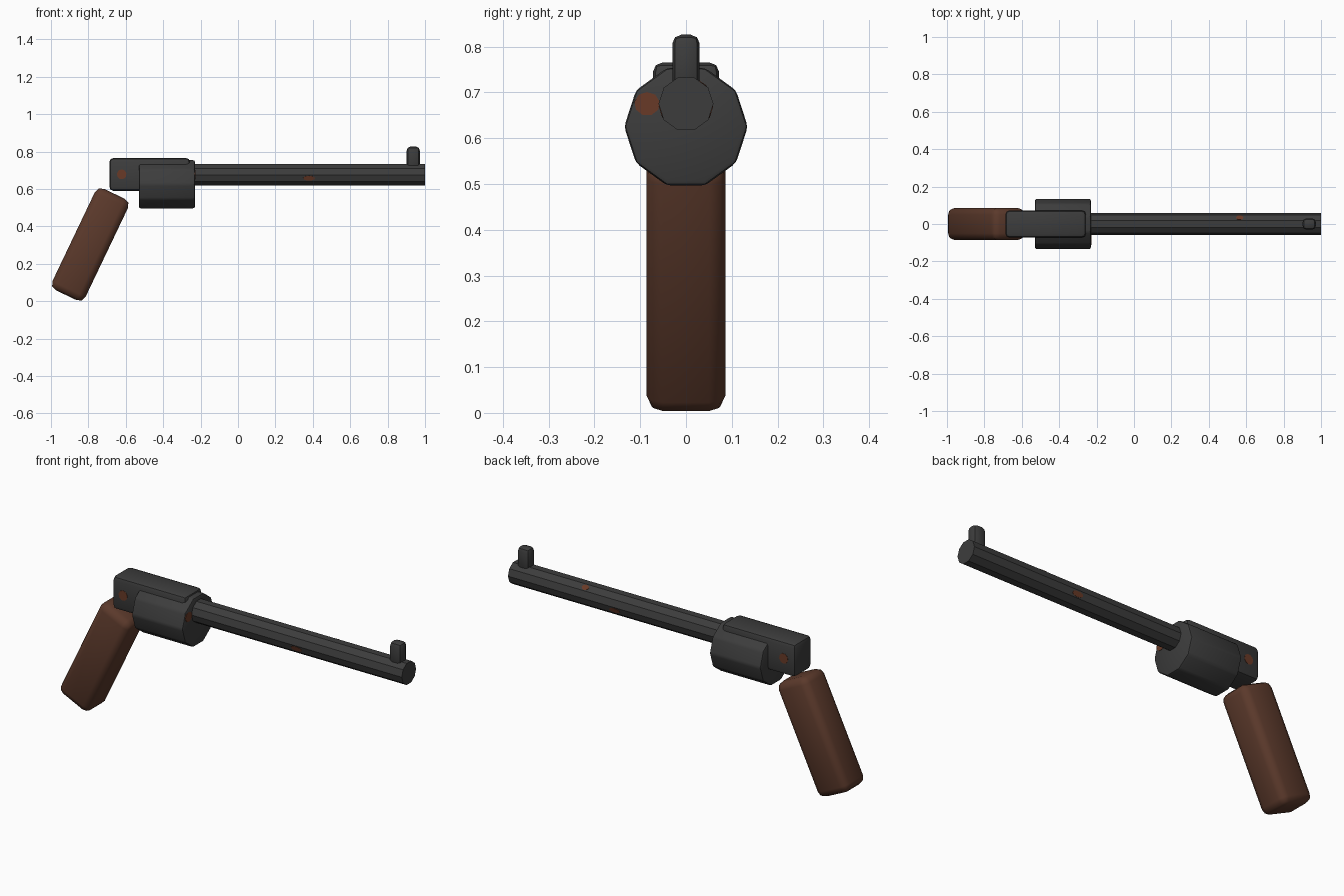
import bpy, bmesh, math
from mathutils import Vector, Matrix

if "Cube" in bpy.data.objects:
    bpy.data.objects.remove(bpy.data.objects["Cube"])


def material(name, rgb):
    m = bpy.data.materials.new(name)
    m.diffuse_color = (*rgb, 1)
    m.use_nodes = True
    m.node_tree.nodes["Principled BSDF"].inputs["Base Color"].default_value = m.diffuse_color
    return m


METAL = material("dark_grey_metal", (0.046, 0.046, 0.046))
WOOD = material("brown_wood", (0.105, 0.041, 0.024))
RUST = material("rust", (0.14, 0.042, 0.02))


def finish(bm, name, mat, bevel=0, segments=2, smooth=None):
    if bevel:
        bmesh.ops.bevel(bm, geom=bm.edges[:], offset=bevel, segments=segments,
                        profile=0.5, affect='EDGES', clamp_overlap=True)
    me = bpy.data.meshes.new(name)
    bm.to_mesh(me)
    bm.free()
    ob = bpy.data.objects.new(name, me)
    bpy.context.collection.objects.link(ob)
    me.materials.append(mat)
    if smooth:
        bpy.ops.object.select_all(action='DESELECT')
        ob.select_set(True)
        bpy.context.view_layer.objects.active = ob
        bpy.ops.object.shade_smooth_by_angle(angle=math.radians(smooth))
    return ob


def box(name, size, loc, mat, bevel, segments=2, smooth=40):
    bm = bmesh.new()
    bmesh.ops.create_cube(bm, size=1)
    bmesh.ops.scale(bm, vec=size, verts=bm.verts)
    ob = finish(bm, name, mat, bevel, segments, smooth)
    ob.location = loc
    return ob


def tube_x(name, radius, x0, x1, z, mat, bevel=0, smooth=None):
    """Ten-sided cylinder along x with corners at +y and -y."""
    bm = bmesh.new()
    bmesh.ops.create_cone(bm, cap_ends=True, segments=10, radius1=radius,
                          radius2=radius, depth=x1 - x0)
    # local x -> y, local y -> z, local z -> x, corners start on local x
    rot = Matrix(((0, 0, 1, 0), (1, 0, 0, 0), (0, 1, 0, 0), (0, 0, 0, 1)))
    a = max(bm.verts, key=lambda v: v.co.x).co
    bmesh.ops.transform(bm, verts=bm.verts,
                        matrix=rot @ Matrix.Rotation(-math.atan2(a.y, a.x), 4, 'Z'))
    ob = finish(bm, name, mat, bevel, 2, smooth)
    ob.location = ((x0 + x1) / 2, 0, z)
    return ob


def rust_spot(name, loc, normal, rx, ry):
    """Thin plate lying on a surface."""
    bm = bmesh.new()
    bmesh.ops.create_cone(bm, cap_ends=True, segments=9, radius1=1, radius2=1, depth=0.005)
    bmesh.ops.scale(bm, vec=(rx, ry, 1), verts=bm.verts)
    n = Vector(normal).normalized()
    u = Vector((1, 0, 0)) if abs(n.x) < 0.9 else Vector((0, 1, 0))
    v = n.cross(u)
    rot = Matrix((u, v, n)).transposed().to_4x4()
    bmesh.ops.transform(bm, matrix=rot, verts=bm.verts)
    finish(bm, name, RUST).location = loc


# Barrel and rotating drum
tube_x("barrel", 0.06, -0.26, 1.0, 0.675, METAL)
tube_x("drum", 0.135, -0.53, -0.23, 0.625, METAL, 0.01, 40)

# Frame behind and above the drum
box("frame", (0.43, 0.144, 0.175), (-0.472, 0, 0.6775), METAL, 0.02)

# Front sight
box("front_sight", (0.07, 0.06, 0.12), (0.937, 0, 0.766), METAL, 0.02)

# Slanted wooden grip
grip = box("grip", (0.196, 0.172, 0.6), (-0.79, 0, 0.303), WOOD, 0.036, 2, 50)
grip.rotation_euler = (0, math.radians(25.5), 0)

# Rust spots
for side, label in ((-1, "front"), (1, "back")):
    rust_spot("frame_rust_" + label, (-0.622, side * 0.071, 0.678), (0, side, 0), 0.026, 0.027)
    c, s = math.cos(math.radians(18)), math.sin(math.radians(18))
    rust_spot("barrel_rust_" + label, (0.38, side * 0.056 * c, 0.675 - 0.056 * s),
              (0, side * c, -s), 0.032, 0.014)
c, s = math.cos(math.radians(54)), math.sin(math.radians(54))
rust_spot("barrel_rust_top", (0.565, 0.056 * c, 0.675 + 0.056 * s), (0, c, s), 0.02, 0.015)
rust_spot("drum_rust", (-0.231, -0.085, 0.675), (1, 0, 0), 0.028, 0.026)
